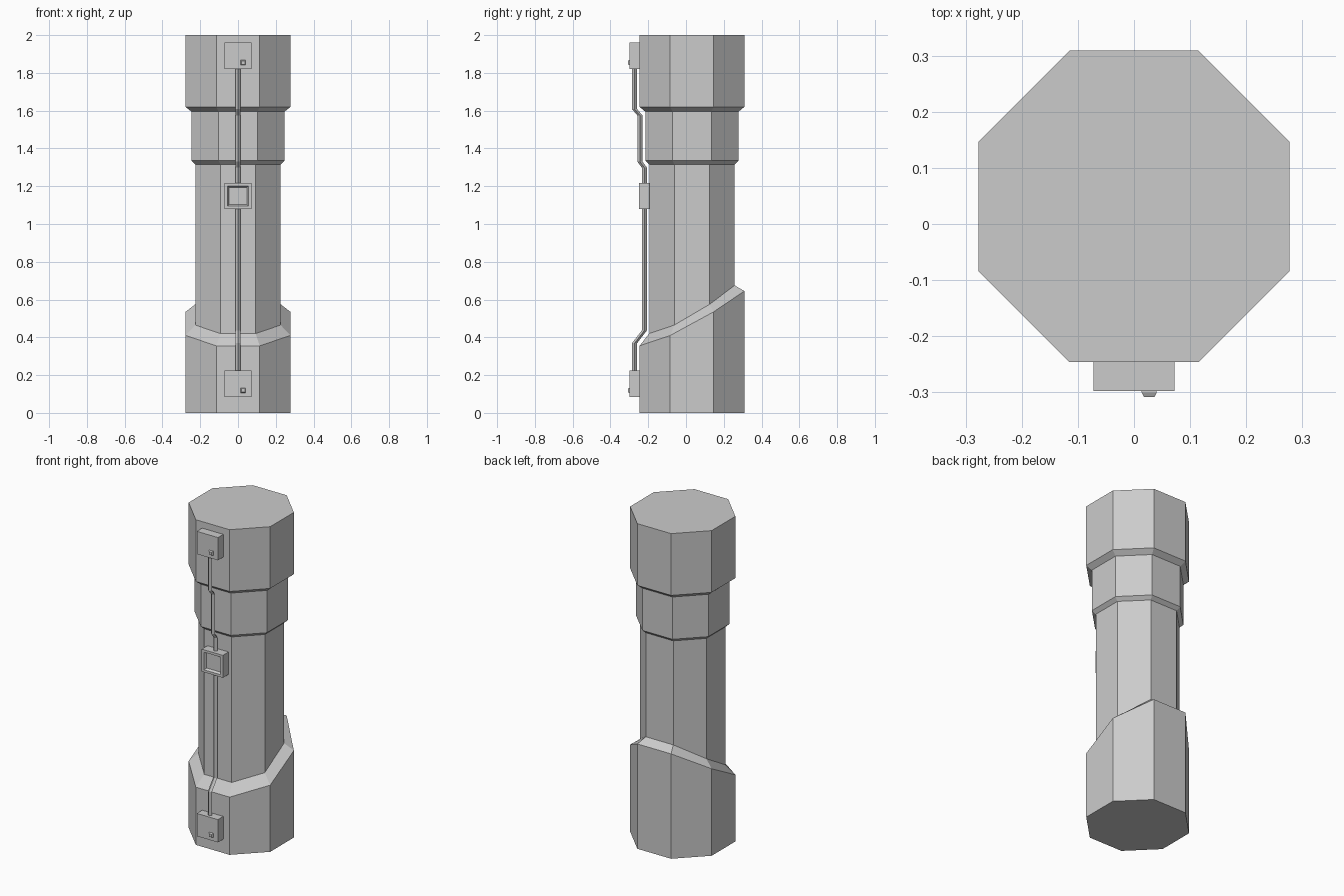
import bpy, bmesh, math

if "Cube" in bpy.data.objects:
    bpy.data.objects.remove(bpy.data.objects["Cube"])

CY = 0.0315  # column axis in y


def finish(name, bm):
    bmesh.ops.recalc_face_normals(bm, faces=bm.faces)
    me = bpy.data.meshes.new(name)
    bm.to_mesh(me)
    bm.free()
    ob = bpy.data.objects.new(name, me)
    bpy.context.collection.objects.link(ob)
    return ob


def loft(name, rings):
    """Skin a list of equal-length point rings and cap both ends."""
    bm = bmesh.new()
    vs = [[bm.verts.new(p) for p in ring] for ring in rings]
    n = len(rings[0])
    for a, b in zip(vs, vs[1:]):
        for i in range(n):
            j = (i + 1) % n
            bm.faces.new((a[i], a[j], b[j], b[i]))
    bm.faces.new(vs[0][::-1])
    bm.faces.new(vs[-1])
    return finish(name, bm)


def octagon(apothem, z):
    """Octagon ring; z is one height or four heights from front to back."""
    r = apothem / math.cos(math.pi / 8)
    rows = (2, 3, 3, 2, 1, 0, 0, 1)
    pts = []
    for k in range(8):
        a = math.pi / 8 + k * math.pi / 4
        h = z[rows[k]] if isinstance(z, tuple) else z
        pts.append((r * math.cos(a), CY + r * math.sin(a), h))
    return pts


def rect(x, z, hx, hz, y):
    return [(x - hx, y, z - hz), (x + hx, y, z - hz),
            (x + hx, y, z + hz), (x - hx, y, z + hz)]


# Octagonal column with slanted base collar, ring and head
loft("column", [octagon(a, z) for a, z in (
    (0.2775, 0.0),
    (0.2775, (0.355, 0.41, 0.535, 0.645)),
    (0.226, (0.42, 0.465, 0.575, 0.675)),
    (0.226, 1.315), (0.247, 1.335),
    (0.247, 1.595), (0.2775, 1.62), (0.2775, 2.0))])

# Cable following the column's front face
R = 0.0135
loft("cable", [[(R, y, z), (0, y + R, z), (-R, y, z), (0, y - R, z)]
               for y, z in ((-0.272, 0.2), (-0.272, 0.37), (-0.22, 0.437),
                            (-0.22, 1.298), (-0.244, 1.33), (-0.244, 1.575),
                            (-0.272, 1.608), (-0.272, 1.84))])

# End boxes with small tapered bolts
for label, z in (("lower", 0.155), ("upper", 1.89)):
    loft(label + "_box", [rect(0, z, 0.072, 0.07, y) for y in (-0.24, -0.298)])
    loft(label + "_bolt", [rect(0.027, z - 0.036, h, h, y)
                           for h, y in ((0.0135, -0.297), (0.0135, -0.3), (0.0095, -0.308))])

# Middle box with a recessed front panel
loft("middle_box", [rect(0, 1.148, hx, hz, y) for hx, hz, y in (
    (0.072, 0.069, -0.19), (0.072, 0.069, -0.25),
    (0.056, 0.054, -0.25), (0.048, 0.046, -0.236))])
